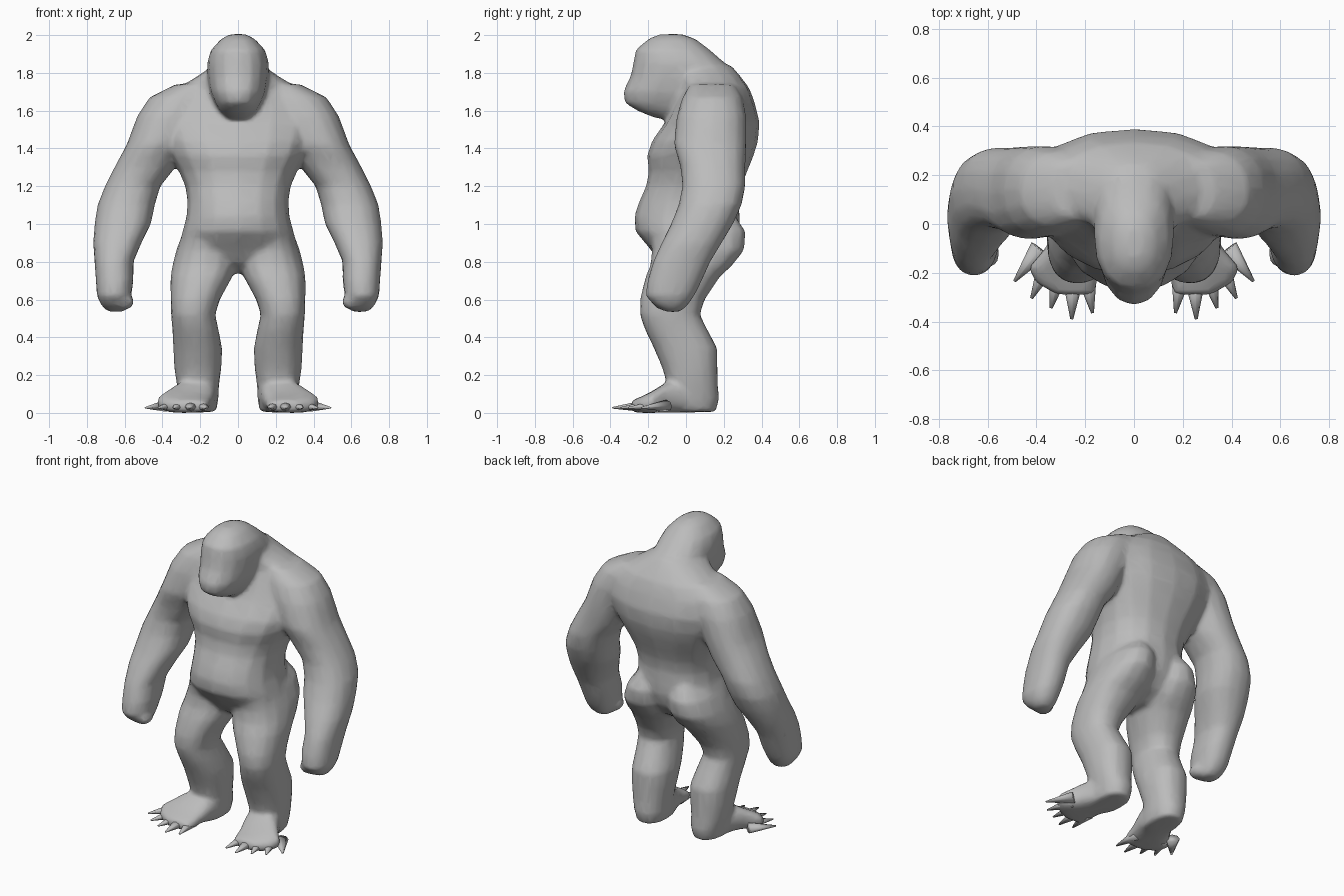
import bpy
import bmesh
from math import cos, sin, pi, copysign
from mathutils import Matrix, Vector

default_cube = bpy.data.objects.get("Cube")
if default_cube:
    bpy.data.objects.remove(default_cube, do_unlink=True)

# Single flat grey for the whole figure
grey = bpy.data.materials.new("plain_grey")
grey.use_nodes = True
grey_colour = (.5, .5, .5, 1)
grey.diffuse_color = grey_colour
grey.node_tree.nodes["Principled BSDF"].inputs["Base Color"].default_value = grey_colour

SIDES = 16


def rounded(value, power):
    """Squares off a sine or cosine to make a superellipse."""
    return copysign(abs(value) ** power, value)


def loft(bm, sections, axis="z", side=1, power=.88):
    """Closed skin through sections, each given as position and bounds (a0, a1, b0, b1)."""
    rings = []
    for position, a0, a1, b0, b1 in sections:
        ring = []
        for step in range(SIDES):
            angle = 2 * pi * step / SIDES
            a = (a0 + a1) / 2 + (a1 - a0) / 2 * rounded(cos(angle), power)
            b = (b0 + b1) / 2 + (b1 - b0) / 2 * rounded(sin(angle), power)
            point = (a * side, b, position) if axis == "z" else (a * side, position, b)
            ring.append(bm.verts.new(point))
        rings.append(ring)
    faces = [bm.faces.new(rings[0]), bm.faces.new(rings[-1])]
    for lower, upper in zip(rings, rings[1:]):
        for i in range(SIDES):
            j = (i + 1) % SIDES
            faces.append(bm.faces.new((lower[i], lower[j], upper[j], upper[i])))
    bmesh.ops.recalc_face_normals(bm, faces=faces)


def symmetric(sections):
    """Turns (height, half width, front, back) into full section bounds."""
    return [(z, -half, half, front, back) for z, half, front, back in sections]


def make_object(name, bm):
    mesh = bpy.data.meshes.new(name)
    bm.to_mesh(mesh)
    bm.free()
    obj = bpy.data.objects.new(name, mesh)
    bpy.context.collection.objects.link(obj)
    return obj


def finish(obj):
    """Gives the part its material and smooth shading."""
    obj.data.materials.clear()
    obj.data.materials.append(grey)
    for polygon in obj.data.polygons:
        polygon.material_index = 0
        polygon.use_smooth = True


# Head with a jutting muzzle: height, half width, front, back
head = [
    (2.005, .04, -.14, -.02), (1.98, .09, -.2, .05), (1.92, .145, -.268, .13),
    (1.85, .165, -.28, .21), (1.78, .162, -.295, .25), (1.7, .15, -.335, .25),
    (1.64, .125, -.325, .2), (1.6, .1, -.26, .1), (1.56, .06, -.16, .05),
]

# Hunched torso from the neck down to the crotch
torso = [
    (1.84, .13, -.1, .24), (1.78, .22, -.05, .29), (1.72, .32, -.03, .335),
    (1.64, .4, -.06, .365), (1.54, .42, -.11, .39), (1.44, .4, -.18, .382),
    (1.36, .36, -.207, .358), (1.28, .315, -.197, .325), (1.2, .28, -.212, .295),
    (1.12, .268, -.248, .28), (1.04, .273, -.274, .285), (.96, .295, -.268, .285),
    (.88, .315, -.2, .26), (.8, .25, -.14, .2), (.74, .08, -.05, .1),
]

# Long arm, from the shoulder to the closed hand
arm = [
    (1.74, .12, .33, .02, .26), (1.67, .12, .47, -.02, .3), (1.57, .18, .535, -.05, .32),
    (1.42, .27, .59, -.065, .32), (1.3, .33, .655, -.03, .315), (1.2, .41, .705, -.02, .315),
    (1.1, .44, .745, -.04, .295), (1, .46, .76, -.08, .25), (.9, .51, .768, -.13, .19),
    (.8, .553, .76, -.175, .13), (.7, .553, .753, -.205, .085), (.62, .565, .748, -.215, .045),
    (.57, .58, .725, -.17, .01), (.535, .6, .69, -.11, -.03),
]
thumb = [(.64, .58, .65, -.17, -.06), (.59, .545, .65, -.18, -.06), (.55, .57, .65, -.16, -.07)]

# Leg with its buttock, from the hip to the heel
leg = [
    (1.06, .06, .2, -.05, .25), (.96, .01, .29, -.2, .318), (.86, .005, .328, -.18, .308),
    (.78, .005, .348, -.19, .245), (.72, .03, .358, -.215, .18), (.6, .095, .358, -.245, .1),
    (.52, .12, .355, -.245, .075), (.44, .102, .348, -.218, .115), (.34, .083, .343, -.17, .168),
    (.24, .087, .338, -.127, .168), (.15, .1, .325, -.1, .168), (.08, .102, .31, -.12, .178),
    (.005, .115, .295, -.12, .16),
]

# Splayed foot, from heel to the roots of the toes
foot = [
    (.1, .11, .3, .005, .15), (0, .11, .315, 0, .17), (-.1, .12, .365, 0, .165),
    (-.18, .14, .435, 0, .115), (-.24, .15, .405, 0, .085), (-.29, .16, .32, .005, .065),
]

# Fuse all the parts into one skin
bm = bmesh.new()
loft(bm, symmetric(head))
loft(bm, symmetric(torso))
for side in (1, -1):
    loft(bm, arm, side=side)
    loft(bm, thumb, side=side)
    loft(bm, leg, side=side)
    loft(bm, foot, axis="y", side=side, power=.75)
body = make_object("body", bm)

remesh = body.modifiers.new("fuse", "REMESH")
remesh.mode = "VOXEL"
remesh.voxel_size = .014
soften = body.modifiers.new("soften", "SMOOTH")
soften.factor = .5
soften.iterations = 9
reduce = body.modifiers.new("reduce", "DECIMATE")
reduce.ratio = .15
bpy.context.view_layer.objects.active = body
body.select_set(True)
for modifier_name in ("fuse", "soften", "reduce"):
    bpy.ops.object.modifier_apply(modifier=modifier_name)
finish(body)

# Pointed toes fanning out from each foot
toe_tips = [(.17, -.365), (.255, -.39), (.34, -.345), (.42, -.305), (.49, -.235)]
for side, label in ((1, "left"), (-1, "right")):
    for number, (x, y) in enumerate(toe_tips, start=1):
        tip = Vector((x * side, y, .025))
        ankle = Vector((.24 * side, .08, .06))
        direction = (tip - ankle).normalized()
        length = .17
        bm = bmesh.new()
        bmesh.ops.create_cone(bm, cap_ends=True, segments=8, radius1=.045,
                              radius2=.006, depth=length)
        aim = direction.to_track_quat("Z", "Y").to_matrix().to_4x4()
        centre = tip - direction * length / 2
        flatten = Matrix.Diagonal((1, 1, .7, 1))
        bm.transform(Matrix.Translation(centre) @ flatten @ aim)
        finish(make_object(f"{label}_toe_{number}", bm))
